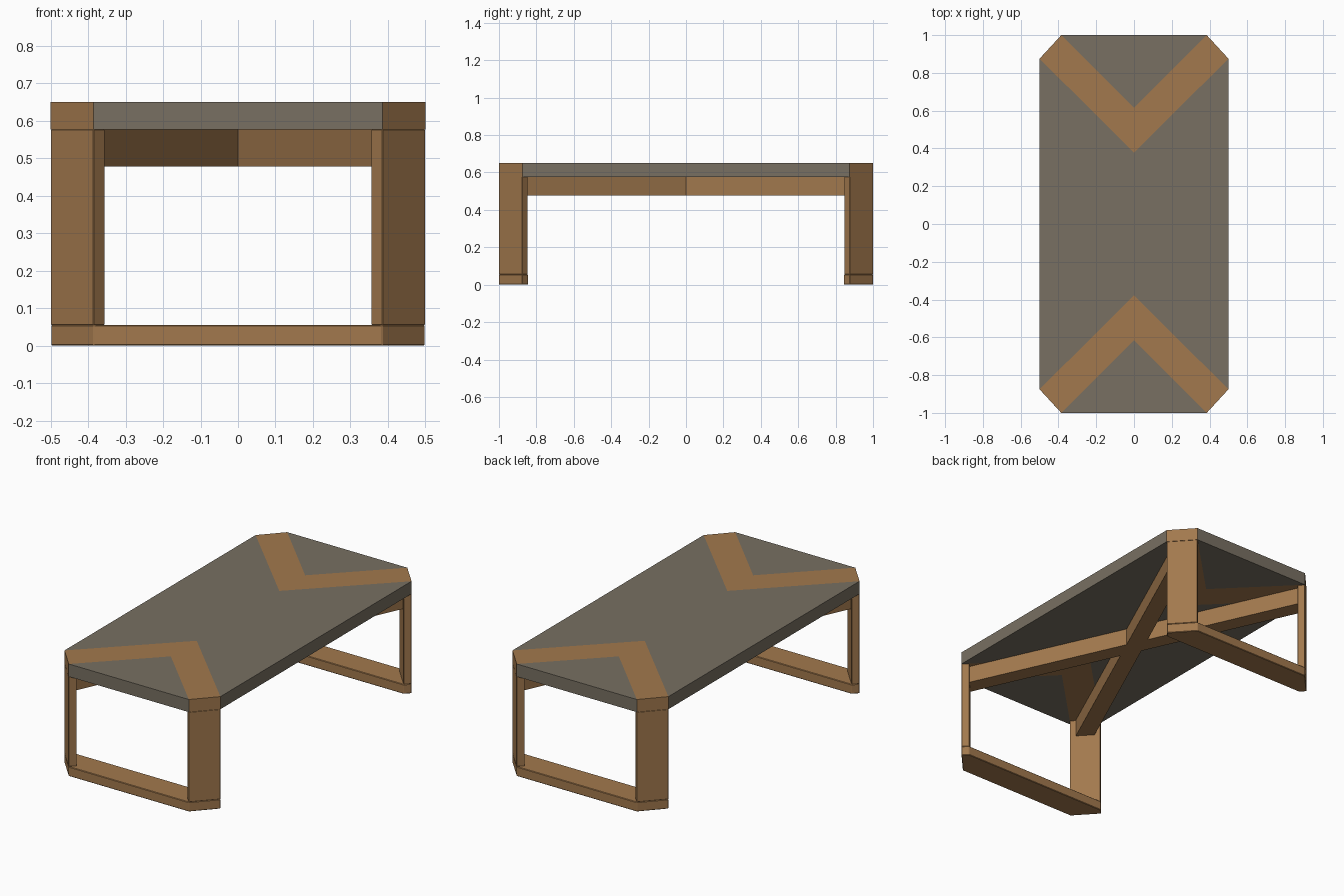
import bpy, bmesh
from mathutils import Vector

if "Cube" in bpy.data.objects:
    bpy.data.objects.remove(bpy.data.objects["Cube"])


def material(name, rgb):
    m = bpy.data.materials.new(name)
    m.diffuse_color = (*rgb, 1)
    m.use_nodes = True
    m.node_tree.nodes["Principled BSDF"].inputs["Base Color"].default_value = m.diffuse_color
    return m


wood = material("warm wood", (0.36, 0.19, 0.075))
slate = material("grey stone", (0.188, 0.162, 0.122))


def prism(name, outline, z0, z1, mat, bevel=0.0):
    """Extrude a plan outline from z0 to z1."""
    bm = bmesh.new()
    face = bm.faces.new([bm.verts.new((x, y, z0)) for x, y in outline])
    ext = bmesh.ops.extrude_face_region(bm, geom=[face])
    verts = [g for g in ext["geom"] if isinstance(g, bmesh.types.BMVert)]
    bmesh.ops.translate(bm, verts=verts, vec=(0, 0, z1 - z0))
    bmesh.ops.recalc_face_normals(bm, faces=bm.faces)
    me = bpy.data.meshes.new(name)
    bm.to_mesh(me)
    bm.free()
    me.materials.append(mat)
    ob = bpy.data.objects.new(name, me)
    bpy.context.collection.objects.link(ob)
    if bevel:
        mod = ob.modifiers.new("soft edges", "BEVEL")
        mod.width = bevel
        mod.segments = 1
    return ob


def flip(pts, sx, sy):
    return [(x * sx, y * sy) for x, y in pts]


TOP, UNDER, FOOT = 0.65, 0.577, 0.055
corner_a, corner_b = (0.385, 1.0), (0.5, 0.875)    # chamfered corner
inner_a, inner_b = (0.355, 0.97), (0.47, 0.845)    # inner leg face
tip_out, tip_in = (0, 0.615), (0, 0.378)           # chevron points

# Main stone field between the chevrons
half = [(-0.5, 0.875), tip_in, (0.5, 0.875)]
prism("top_centre_panel", half + flip(half[::-1], 1, -1), UNDER, TOP, slate)

for end, sy in (("front", -1), ("back", 1)):
    # Wooden chevron inlay and end triangle of the top
    chevron = [(-0.5, 0.875), tip_in, (0.5, 0.875), corner_a, tip_out, (-0.385, 1)]
    prism(end + "_chevron", flip(chevron, 1, sy), UNDER, TOP, wood)
    prism(end + "_end_panel", flip([(-0.385, 1), tip_out, corner_a], 1, sy), UNDER, TOP, slate)
    # Floor runner with chamfered ends
    runner = [corner_a, corner_b, inner_b, (-0.47, 0.845), (-0.5, 0.875), (-0.385, 1)]
    prism(end + "_runner", flip(runner, 1, sy), 0, FOOT, wood, 0.003)
    # Diagonal plank legs
    for side, sx in (("left", -1), ("right", 1)):
        leg = [corner_a, corner_b, inner_b, inner_a]
        prism(f"{end}_{side}_leg", flip(leg, sx, sy), FOOT, UNDER, wood, 0.002)

# X-shaped stretcher under the top, joining opposite legs
w = 0.048
leg_mid = (Vector(inner_a) + Vector(inner_b)) / 2
d = leg_mid.normalized()
n = Vector((d.y, -d.x))
reach = d * (leg_mid.length + 0.018)
a, b = reach + n * w, reach - n * w
quarter = [(w / d.y, 0), tuple(a), tuple(b), (0, w / d.x)]
cross = (quarter + flip(quarter[2:0:-1], -1, 1)
         + flip(quarter[:3], -1, -1) + flip(quarter[:0:-1], 1, -1))
prism("cross_stretcher", cross, 0.478, UNDER, wood)
